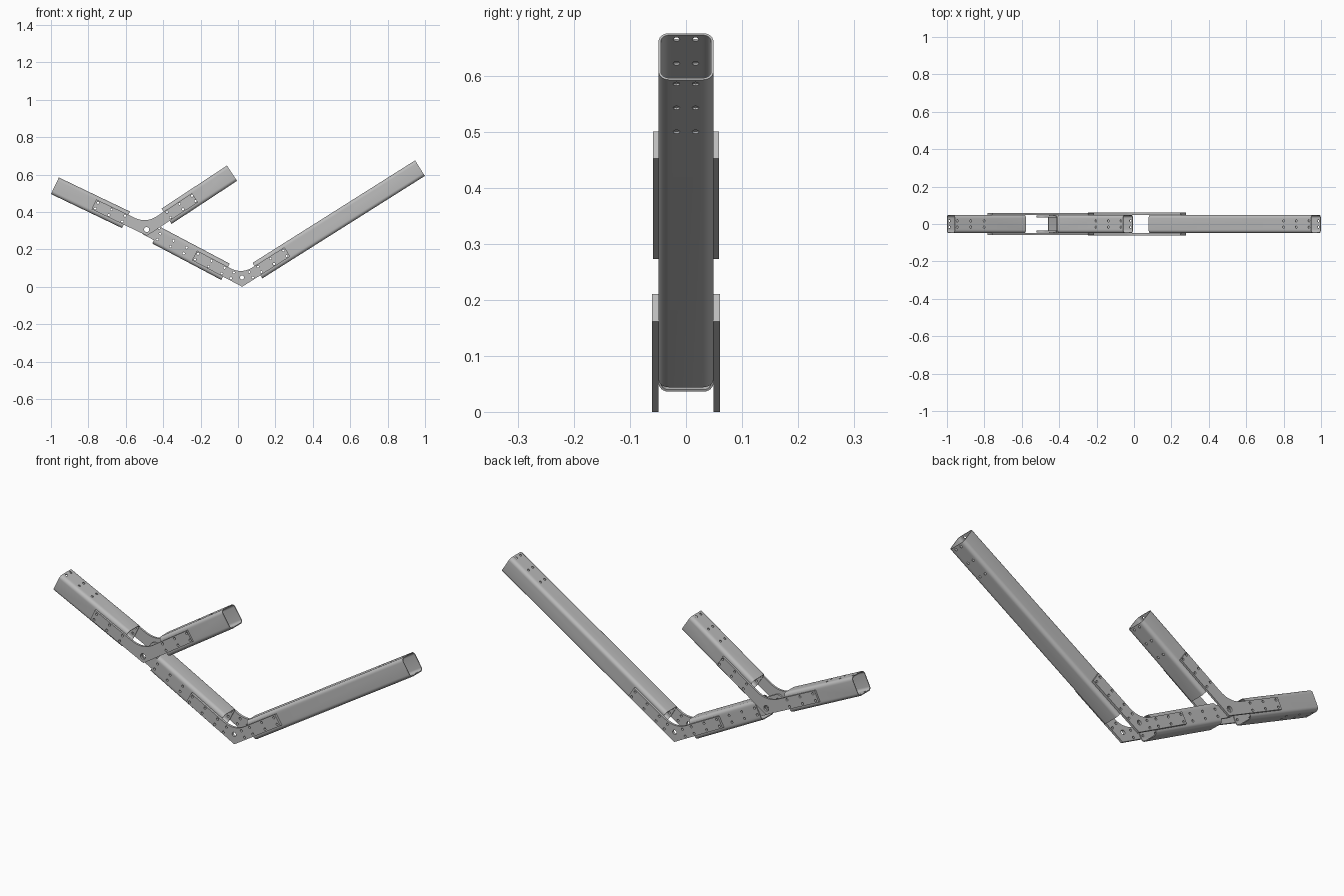
import bpy, bmesh, math
from mathutils import Vector, Matrix

if "Cube" in bpy.data.objects:
    bpy.data.objects.remove(bpy.data.objects["Cube"])

# Single material
grey = bpy.data.materials.new("plain grey")
grey.use_nodes = True
COLOUR = (0.5, 0.5, 0.5, 1)
grey.diffuse_color = COLOUR
grey.node_tree.nodes["Principled BSDF"].inputs["Base Color"].default_value = COLOUR

HALF, ROUND, WALL = 0.049, 0.018, 0.004   # square tube section
ARM = 0.029                               # half width of a plate arm
ROWS = (0.014, 0.094, 0.174)              # bolt rows measured from a tube end
SPREAD, BOLT = 0.017, 0.006               # bolt pair offset and radius


def add(name, mesh):
    ob = bpy.data.objects.new(name, mesh)
    bpy.context.collection.objects.link(ob)
    return ob


def activate(ob):
    bpy.ops.object.select_all(action='DESELECT')
    ob.select_set(True)
    bpy.context.view_layer.objects.active = ob


def finish(ob):
    ob.data.materials.clear()
    ob.data.materials.append(grey)
    activate(ob)
    bpy.ops.object.shade_smooth_by_angle(angle=math.radians(30))


def section(half, radius, steps=6):
    """Rounded square as (y, z) points."""
    pts = []
    for q in range(4):
        mid = math.radians(45 + 90 * q)
        cy = math.copysign(half - radius, math.cos(mid))
        cz = math.copysign(half - radius, math.sin(mid))
        for i in range(steps + 1):
            t = math.radians(90 * (q + i / steps))
            pts.append((cy + radius * math.cos(t), cz + radius * math.sin(t)))
    return pts


def tube(name, start, end, side_rows, top_rows):
    """Hollow tube with bolt holes through its sides and its top and bottom."""
    d = end - start
    length = d.length
    d = Vector((d.x, 0, d.y)).normalized()
    n = d.cross(Vector((0, 1, 0)))
    frame = Matrix((d, (0, 1, 0), n)).transposed().to_4x4()
    frame.translation = (start.x, 0, start.y)

    # Walls: outer and inner skins joined by rims
    bm = bmesh.new()
    outer, inner = section(HALF, ROUND), section(HALF - WALL, ROUND - WALL)
    loops = [[bm.verts.new((x, *p)) for p in ring] for x, ring in
             ((0, outer), (length, outer), (length, inner), (0, inner))]
    count = len(outer)
    for k in range(4):
        a, b = loops[k], loops[(k + 1) % 4]
        for i in range(count):
            j = (i + 1) % count
            bm.faces.new((a[i], a[j], b[j], b[i]))
    bmesh.ops.recalc_face_normals(bm, faces=bm.faces)
    mesh = bpy.data.meshes.new(name)
    bm.to_mesh(mesh)
    bm.free()
    ob = add(name, mesh)
    ob.matrix_world = frame

    # Bolt holes
    bm = bmesh.new()
    turn = Matrix.Rotation(math.pi / 2, 4, 'X')
    spots = [(x, 0, s * SPREAD, turn) for x in side_rows(length) for s in (-1, 1)]
    spots += [(x, s * SPREAD, 0, Matrix()) for x in top_rows(length) for s in (-1, 1)]
    for x, y, z, rot in spots:
        bmesh.ops.create_cone(bm, cap_ends=True, segments=12, radius1=BOLT, radius2=BOLT,
                              depth=4 * HALF, matrix=Matrix.Translation((x, y, z)) @ rot)
    mesh = bpy.data.meshes.new("hole_cutter")
    bm.to_mesh(mesh)
    bm.free()
    cutter = add("hole_cutter", mesh)
    cutter.hide_render = True
    cutter.matrix_world = frame
    bpy.context.view_layer.update()
    activate(ob)
    mod = ob.modifiers.new("holes", 'BOOLEAN')
    mod.operation, mod.solver, mod.object = 'DIFFERENCE', 'EXACT', cutter
    bpy.ops.object.modifier_apply(modifier=mod.name)
    bpy.data.objects.remove(cutter)
    finish(ob)


def near(length):
    return list(ROWS)


def far(length):
    return [length - r for r in ROWS]


def both(length):
    return near(length) + far(length)


def none(length):
    return []


def perp(d):
    return Vector((-d.y, d.x))


def bolts(start, d, rows=ROWS):
    """Bolt pairs along an arm."""
    return [(start + d * r + perp(d) * s * SPREAD, BOLT) for r in rows for s in (-1, 1)]


def plates(name, outline, holes, y_in, y_out):
    """Flat perforated plate on the front and the back."""
    for side, sign in (("front", -1), ("back", 1)):
        cu = bpy.data.curves.new(name, 'CURVE')
        cu.dimensions, cu.fill_mode = '2D', 'BOTH'
        cu.extrude = (y_out - y_in) / 2
        rings = [outline]
        for c, r in holes:
            rings.append([c + Vector((math.cos(t), math.sin(t))) * r
                          for t in (math.tau * i / 14 for i in range(14))])
        for ring in rings:
            sp = cu.splines.new('POLY')
            sp.points.add(len(ring) - 1)
            for p, v in zip(sp.points, ring):
                p.co = (v.x, v.y, 0, 1)
            sp.use_cyclic_u = True
        ob = add(f"{name}_{side}", cu)
        ob.rotation_euler.x = math.pi / 2
        ob.location.y = sign * (y_in + y_out) / 2
        activate(ob)
        bpy.ops.object.convert(target='MESH')
        finish(bpy.context.view_layer.objects.active)


def bent_outline(p, a, b, la, lb):
    """V-shaped outline: mitred below, filleted between the arms."""
    down = -(a + b).normalized()
    na, nb = [(down - d * down.dot(d)).normalized() for d in (a, b)]
    mitre = down * (ARM / down.dot(na))
    top = p - mitre
    f0, f1 = top + a * 0.07, top + b * 0.07
    fillet = [f1 * (1 - t) ** 2 + top * 2 * t * (1 - t) + f0 * t ** 2
              for t in (i / 10 for i in range(11))]
    return [p + a * la - na * ARM, p + a * la + na * ARM, p + mitre,
            p + b * lb + nb * ARM, p + b * lb - nb * ARM] + fillet


# Tube end points in the x-z plane, joint end first
elbow, fork = Vector((0.021, 0.0335)), Vector((-0.489, 0.306))
mid0, mid1 = Vector((-0.067, 0.08)), Vector((-0.436, 0.275))
long0, long1 = Vector((0.104, 0.086)), Vector((0.973, 0.634))
left0, left1 = Vector((-0.599, 0.358)), Vector((-0.979, 0.540))
branch0, branch1 = Vector((-0.382, 0.377)), Vector((-0.032, 0.607))

tube("lower_tube", mid0, mid1, both, none)
tube("long_tube", long0, long1, near, far)
tube("outer_tube", left0, left1, near, far)
tube("branch_tube", branch0, branch1, near, far)

# Elbow plates
m, l = (mid1 - mid0).normalized(), (long1 - long0).normalized()
plates("elbow_plate", bent_outline(elbow, m, l, 0.287, 0.287),
       bolts(mid0, m) + bolts(long0, l) + bolts(elbow, m, (0.058,))
       + bolts(elbow, l, (0.058,)) + [(elbow + Vector((0, 0.016)), 0.011)],
       HALF, 0.061)

# Fork plates with a pivot hole
o, b = (left1 - left0).normalized(), (branch1 - branch0).normalized()
pivot = (fork, 0.014)
plates("fork_plate", bent_outline(fork, o, b, 0.312, 0.31),
       bolts(left0, o) + bolts(branch0, b) + [pivot], HALF, 0.059)

# Tongue plates inside the lower tube, rounded around the pivot
away = (mid0 - mid1).normalized()
side = perp(away)
tongue = [fork + (side * math.cos(t) - away * math.sin(t)) * 0.032
          for t in (math.pi * i / 12 for i in range(13))]
tongue += [fork + away * 0.255 - side * 0.032, fork + away * 0.255 + side * 0.032]
plates("tongue_plate", tongue, bolts(mid1, away) + [pivot], 0.036, HALF - WALL)
